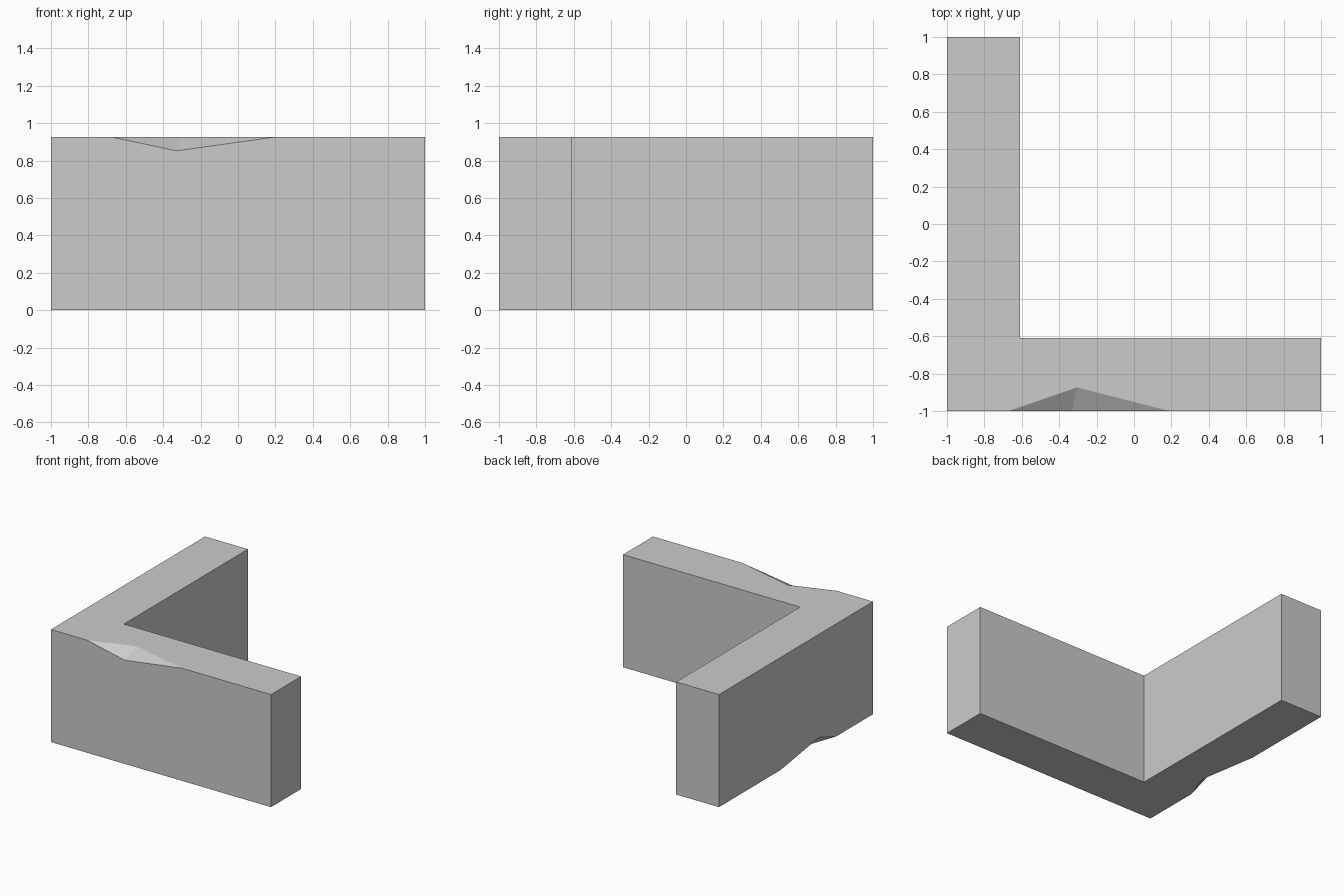
import bpy
import bmesh
from mathutils import Vector

if "Cube" in bpy.data.objects:
    bpy.data.objects.remove(bpy.data.objects["Cube"], do_unlink=True)

HEIGHT = 0.925
INNER = -0.61

stone = bpy.data.materials.new("stone_grey")
stone.use_nodes = True
colour = (0.6, 0.6, 0.6, 1)
stone.diffuse_color = colour
stone.node_tree.nodes["Principled BSDF"].inputs["Base Color"].default_value = colour


def make_object(name, bm):
    bmesh.ops.recalc_face_normals(bm, faces=bm.faces)
    mesh = bpy.data.meshes.new(name)
    bm.to_mesh(mesh)
    bm.free()
    mesh.materials.append(stone)
    obj = bpy.data.objects.new(name, mesh)
    bpy.context.collection.objects.link(obj)
    return obj


def chip(body, start, end, on_side, on_cap):
    """Break a two-facet chip out of an edge; the wedge overshoots the surface."""
    a, b, f, i = map(Vector, (start, end, on_side, on_cap))
    middle = (f + i) / 2
    corners = [p + (p - middle) * 0.5 for p in (a, b, f, i)]
    bm = bmesh.new()
    for p in corners:
        bm.verts.new(p)
    bmesh.ops.convex_hull(bm, input=bm.verts)
    cutter = make_object("chip_cutter", bm)
    cutter.hide_render = True
    cut = body.modifiers.new("chip", "BOOLEAN")
    cut.operation = "DIFFERENCE"
    cut.solver = "EXACT"
    cut.object = cutter
    bpy.context.view_layer.objects.active = body
    bpy.ops.object.modifier_apply(modifier=cut.name)
    bpy.data.objects.remove(cutter, do_unlink=True)


# L-shaped corner wall
outline = [(-1, -1), (1, -1), (1, INNER), (INNER, INNER), (INNER, 1), (-1, 1)]
bm = bmesh.new()
base = bm.faces.new([bm.verts.new((x, y, 0)) for x, y in outline])
top = bmesh.ops.extrude_face_region(bm, geom=[base], use_keep_orig=True)
bmesh.ops.translate(bm, vec=(0, 0, HEIGHT),
                    verts=[v for v in top["geom"] if isinstance(v, bmesh.types.BMVert)])
wall = make_object("corner_wall", bm)

# Chip in the front top edge
chip(wall, (-0.67, -1, HEIGHT), (0.19, -1, HEIGHT),
     (-0.33, -1, 0.852), (-0.305, -0.874, HEIGHT))
# Chip in the outer side bottom edge
chip(wall, (-1, -0.52, 0), (-1, 0.195, 0), (-1, -0.3, 0.077), (-0.92, -0.295, 0))
